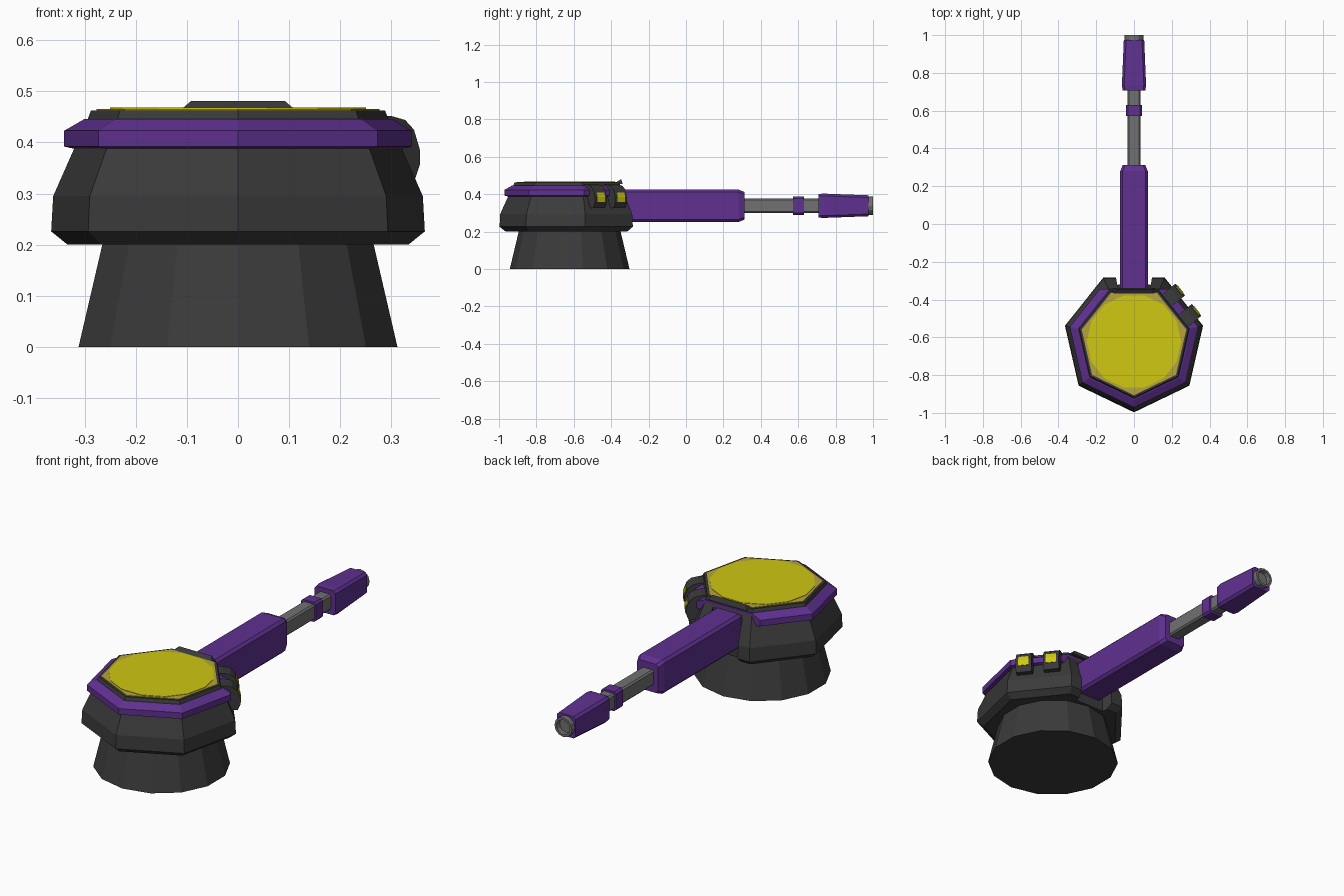
import bpy, bmesh
from math import pi, sin, cos
from mathutils import Vector

if "Cube" in bpy.data.objects:
    bpy.data.objects.remove(bpy.data.objects["Cube"])

CY = -0.622          # turret axis
GZ = 0.338           # gun axis height


def mat(name, rgb):
    m = bpy.data.materials.new(name)
    m.diffuse_color = (*rgb, 1)
    m.use_nodes = True
    m.node_tree.nodes["Principled BSDF"].inputs["Base Color"].default_value = m.diffuse_color
    return m


BLACK = mat("charcoal", (0.043, 0.043, 0.043))
PURPLE = mat("purple", (0.115, 0.03, 0.28))
YELLOW = mat("yellow", (0.62, 0.58, 0.006))
GOLD = mat("dull_gold", (0.47, 0.37, 0.045))
GREY = mat("steel_grey", (0.165, 0.165, 0.165))


def loft(name, rings, m, cap=True, cut_y=None):
    """Skin a list of equal-length point rings."""
    bm = bmesh.new()
    vs = [[bm.verts.new(p) for p in r] for r in rings]
    n = len(vs[0])
    for a, b in zip(vs, vs[1:]):
        for i in range(n):
            j = (i + 1) % n
            bm.faces.new((a[i], a[j], b[j], b[i]))
    if cap:
        bm.faces.new(vs[0])
        bm.faces.new(vs[-1])
    if cut_y is not None:
        res = bmesh.ops.bisect_plane(bm, geom=bm.verts[:] + bm.edges[:] + bm.faces[:],
                                     plane_co=(0, cut_y, 0), plane_no=(0, 1, 0), clear_outer=True)
        bmesh.ops.holes_fill(bm, edges=[e for e in res["geom_cut"] if isinstance(e, bmesh.types.BMEdge)])
    bmesh.ops.recalc_face_normals(bm, faces=bm.faces[:])
    me = bpy.data.meshes.new(name)
    bm.to_mesh(me)
    bm.free()
    me.materials.append(m)
    ob = bpy.data.objects.new(name, me)
    bpy.context.collection.objects.link(ob)
    return ob


def ngon(n, r, z, half=0):
    """Horizontal polygon around the turret axis, corner towards -y."""
    return [(r * cos(-pi / 2 + 2 * pi * (i + half) / n),
             CY + r * sin(-pi / 2 + 2 * pi * (i + half) / n), z) for i in range(n)]


def stack(name, n, profile, m, half=0, cut_y=None):
    return loft(name, [ngon(n, r, z, half) for r, z in profile], m, cut_y=cut_y)


def bar(name, sections, m):
    """Chamfered box along y; sections are (y, half width, half height, chamfer)."""
    rings = []
    for y, w, h, c in sections:
        q = [(w, h - c), (w - c, h), (c - w, h), (-w, h - c),
             (-w, c - h), (c - w, -h), (w - c, -h), (w, c - h)]
        rings.append([(x, y, GZ + z) for x, z in q])
    return loft(name, rings, m)


# Pedestal and seven-sided turret body
stack("pedestal", 14, [(0.32, 0), (0.27, 0.21)], BLACK)
body = stack("turret_body", 7, [(0.342, 0.2), (0.375, 0.226), (0.371, 0.295),
                                (0.328, 0.39), (0.302, 0.445), (0.295, 0.463)], BLACK)

# Notch in the rear face where the gun sits
notch = loft("notch_cutter", [[(-0.085, -0.342, z), (0.085, -0.342, z),
                               (0.11, -0.2, z), (-0.11, -0.2, z)] for z in (0.1, 0.6)], BLACK)
notch.hide_render = True
notch.hide_viewport = True
mod = body.modifiers.new("notch", 'BOOLEAN')
mod.operation = 'DIFFERENCE'
mod.solver = 'EXACT'
mod.object = notch

# Purple armour band, open at the gun side
stack("armour_band", 7, [(0.325, 0.387), (0.349, 0.392), (0.349, 0.423), (0.308, 0.446)],
      PURPLE, cut_y=-0.345)

# Roof panel and raised lip behind it
stack("roof_border", 7, [(0.284, 0.46), (0.284, 0.466)], GOLD)
stack("roof_panel", 14, [(0.25, 0.462), (0.25, 0.468)], YELLOW, half=0.5)
loft("roof_lip", [[(s * 0.112, -0.372, 0.455), (s * 0.112, -0.372, 0.464),
                   (s * 0.092, -0.347, 0.481), (s * 0.112, -0.338, 0.455)] for s in (-1, 1)], BLACK)

# Two vision blocks on the right rear facet
ANG = 2 * pi * 1.5 / 14
N = Vector((cos(ANG), sin(ANG), 0))
D = Vector((sin(ANG), -cos(ANG), 0))


def facet_part(name, d, width, profile, m):
    loft(name, [[Vector((0, CY, z)) + N * n + D * (d + s * width / 2) for n, z in profile]
                for s in (-1, 1)], m)


for side, d in (("rear", -0.062), ("front", 0.076)):
    facet_part(side + "_vision_block", d, 0.08,
               [(0.26, 0.327), (0.35, 0.327), (0.363, 0.357), (0.363, 0.385),
                (0.348, 0.425), (0.326, 0.444), (0.29, 0.452), (0.26, 0.452)], BLACK)
    facet_part(side + "_vision_window", d, 0.052,
               [(0.355, 0.357), (0.366, 0.357), (0.366, 0.386), (0.358, 0.41), (0.35, 0.41)], YELLOW)

# Gun: sleeve, barrel, collar, muzzle and hollow tip
bar("gun_sleeve", [(-0.36, 0.073, 0.087, 0.013), (0.28, 0.073, 0.087, 0.013),
                   (0.312, 0.06, 0.074, 0.013)], PURPLE)
bar("gun_barrel", [(0.3, 0.034, 0.04, 0.008), (0.73, 0.034, 0.04, 0.008)], GREY)
bar("barrel_collar", [(0.573, 0.042, 0.05, 0.01), (0.631, 0.042, 0.05, 0.01)], PURPLE)
bar("muzzle", [(0.708, 0.06, 0.063, 0.012), (0.735, 0.064, 0.065, 0.012),
               (0.975, 0.054, 0.056, 0.012)], PURPLE)
tip = [(0.05, 0.97), (0.05, 1.0), (0.038, 1.0), (0.036, 0.977)]
loft("muzzle_tip", [[(r * cos(2 * pi * i / 12), y, GZ + r * sin(2 * pi * i / 12))
                     for i in range(12)] for r, y in tip], GREY)
